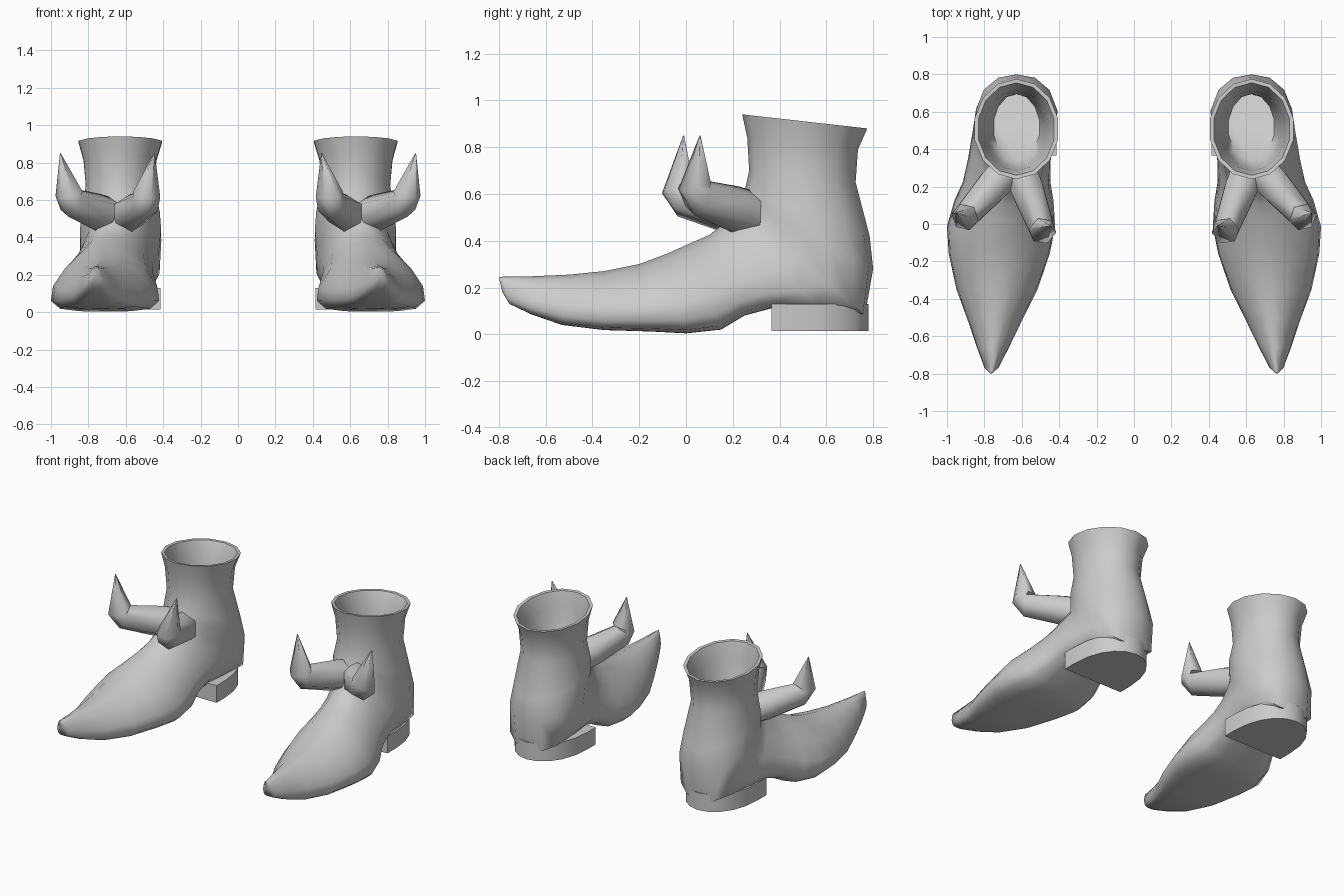
import bpy, bmesh, math
from mathutils import Vector

if "Cube" in bpy.data.objects:
    bpy.data.objects.remove(bpy.data.objects["Cube"])


def finish(name, bm, angle):
    """Turn a bmesh into a mirrored, angle-smoothed object."""
    bmesh.ops.recalc_face_normals(bm, faces=bm.faces[:])
    me = bpy.data.meshes.new(name)
    bm.to_mesh(me)
    bm.free()
    ob = bpy.data.objects.new(name, me)
    bpy.context.collection.objects.link(ob)
    bpy.ops.object.select_all(action='DESELECT')
    ob.select_set(True)
    bpy.context.view_layer.objects.active = ob
    bpy.ops.object.shade_smooth_by_angle(angle=math.radians(angle))
    mod = ob.modifiers.new("other_foot", 'MIRROR')
    mod.use_mirror_merge = False


def loft(rings):
    """Skin equal-length point rings and cap both ends."""
    bm = bmesh.new()
    vs = [[bm.verts.new(p) for p in r] for r in rings]
    n = len(vs[0])
    for a, b in zip(vs, vs[1:]):
        for i in range(n):
            j = (i + 1) % n
            bm.faces.new((a[i], a[j], b[j], b[i]))
    bm.faces.new(vs[0])
    bm.faces.new(vs[-1])
    return bm


def section(front, back, half_width, sides=14):
    """Ring between a front and a back point: flat-soled low down, round higher up."""
    front, back = Vector(front), Vector(back)
    mid = (front.x + back.x) / 2
    centre = .708 - (.07 if mid < 0 else .155) * mid
    foot = min(1, max(0, (.6 - front.y) / .12))
    ring = []
    for i in range(sides):
        a = math.tau * i / sides
        rise = .5 - .5 * math.cos(a)
        across = math.sin(a) * (1 + foot * (.15 - .27 * math.acos(math.cos(a)) / math.pi))
        p = back.lerp(front, rise ** (1 + .9 * foot))
        ring.append((centre + across * half_width, p.x, p.y))
    return ring


# Boot upper: (y, z) of front line, (y, z) of sole and back line, half width
OUTER = [
    ((-.80, .245), (-.785, .18), .012),
    ((-.785, .246), (-.755, .13), .04),
    ((-.66, .248), (-.66, .085), .085),
    ((-.50, .255), (-.53, .04), .14),
    ((-.35, .27), (-.35, .018), .215),
    ((-.20, .30), (-.15, .012), .268),
    ((-.08, .345), (0, .004), .287),
    ((.02, .39), (.15, .02), .262),
    ((.10, .425), (.25, .08), .232),
    ((.15, .465), (.38, .115), .22),
    ((.19, .52), (.58, .09), .215),
    ((.215, .55), (.765, .08), .215),
    ((.235, .58), (.80, .28), .222),
    ((.25, .61), (.785, .42), .215),
    ((.27, .70), (.725, .65), .187),
    ((.262, .84), (.735, .79), .2),
    ((.24, .94), (.775, .88), .228),
]
# Inside of the shaft: the upper sections again, shrunk, reversed, closing to a bowl
INNER = []
for (f, b, w), wall in zip(OUTER[:-5:-1], (.02, .022, .03, .09)):
    INNER.append(((f[0] + wall, f[1] - .003), (b[0] - wall, b[1]), w - wall))
finish("boot_upper", loft([section(*s) for s in OUTER + INNER]), 60)

# Heel block: straight breast, rounded back
outline = [(.634 + .218 * math.cos(a), .45 + .33 * math.sin(a) ** .9)
           for a in (math.pi * i / 10 for i in range(1, 10))]
outline = [(.852, .365), (.852, .45)] + outline + [(.414, .45), (.414, .365)]
finish("heel", loft([[(x, y, z) for x, y in outline] for z in (.015, .13)]), 50)


def horn(name, root, end, tip):
    """Hexagonal arm that bends upward into a pointed spike."""
    root, end, tip = Vector(root), Vector(end), Vector(tip)
    d = (end - root).normalized()
    up = Vector((0, 0, 1))
    side = d.cross(up).normalized()
    stages = [(root, d, .1), (root.lerp(end, .4), d, .1), (end, d, .078),
              (end + d * .018 + up * .045, d * .4 + up, .075), (tip, up, .002)]
    rings = []
    for c, t, r in stages:
        other = side.cross(t.normalized())
        rings.append([c + (side * math.cos(a) + other * math.sin(a)) * r
                      for a in (math.tau * i / 6 + math.pi / 6 for i in range(6))])
    finish(name, loft(rings), 62)


# Pair of horns on the instep
horn("outer_horn", (.65, .32, .50), (.892, .05, .585), (.95, .06, .85))
horn("inner_horn", (.62, .32, .50), (.495, -.02, .58), (.447, -.01, .85))
